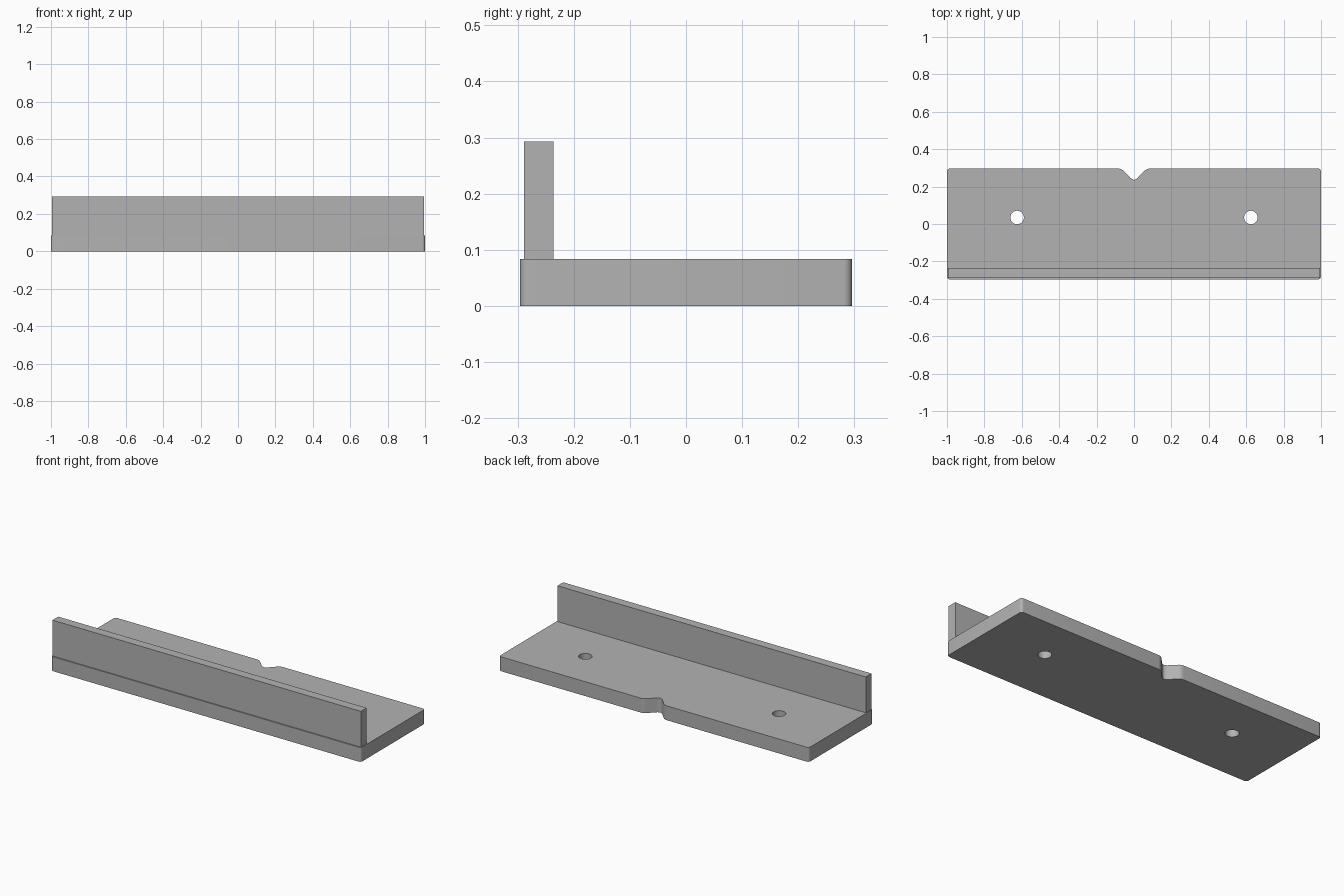
import bpy, bmesh, math

cube = bpy.data.objects.get("Cube")
if cube:
    bpy.data.objects.remove(cube, do_unlink=True)

grey = bpy.data.materials.new("plain grey")
grey.use_nodes = True
colour = (0.45, 0.45, 0.45, 1)
grey.diffuse_color = colour
grey.node_tree.nodes["Principled BSDF"].inputs["Base Color"].default_value = colour


def prism(name, outline, bottom, top, radius=0):
    """Extrude a closed outline upward and round its vertical edges."""
    bm = bmesh.new()
    face = bm.faces.new([bm.verts.new((x, y, bottom)) for x, y in outline])
    grown = bmesh.ops.extrude_face_region(bm, geom=[face])["geom"]
    for v in grown:
        if isinstance(v, bmesh.types.BMVert):
            v.co.z = top
    if radius:
        upright = [e for e in bm.edges if abs(e.verts[0].co.z - e.verts[1].co.z) > 0.01]
        bmesh.ops.bevel(bm, geom=upright, offset=radius, offset_type='OFFSET',
                        segments=6, profile=0.5, affect='EDGES')
    bmesh.ops.recalc_face_normals(bm, faces=bm.faces)
    mesh = bpy.data.meshes.new(name)
    bm.to_mesh(mesh)
    bm.free()
    mesh.materials.append(grey)
    obj = bpy.data.objects.new(name, mesh)
    bpy.context.collection.objects.link(obj)
    return obj


# Base plate with rounded corners and a V notch in the back edge
half_depth, thickness = 0.296, 0.084
right = [(1, -half_depth), (1, half_depth), (0.068, half_depth), (0.008, 0.235)]
outline = right + [(-x, y) for x, y in reversed(right)]
plate = prism("base_plate", outline, 0, thickness, 0.015)

# Two screw holes through the plate
for side in (-1, 1):
    bpy.ops.mesh.primitive_cylinder_add(vertices=48, radius=0.036, depth=0.4,
                                        location=(side * 0.625, 0.035, 0.04))
    cutter = bpy.context.object
    cutter.name = "hole_cutter"
    cutter.hide_render = True
    cutter.data.materials.append(grey)
    hole = plate.modifiers.new("screw_hole", 'BOOLEAN')
    hole.operation = 'DIFFERENCE'
    hole.solver = 'EXACT'
    hole.object = cutter
    bpy.context.view_layer.objects.active = plate
    bpy.ops.object.modifier_apply(modifier=hole.name)
    bpy.data.objects.remove(cutter, do_unlink=True)

# Upright lip along the front edge
lip = prism("front_lip", [(-0.995, -0.289), (0.995, -0.289), (0.995, -0.236), (-0.995, -0.236)],
            thickness, 0.293)

bpy.ops.object.select_all(action='DESELECT')
plate.select_set(True)
bpy.context.view_layer.objects.active = plate
bpy.ops.object.shade_smooth_by_angle(angle=math.radians(30))
